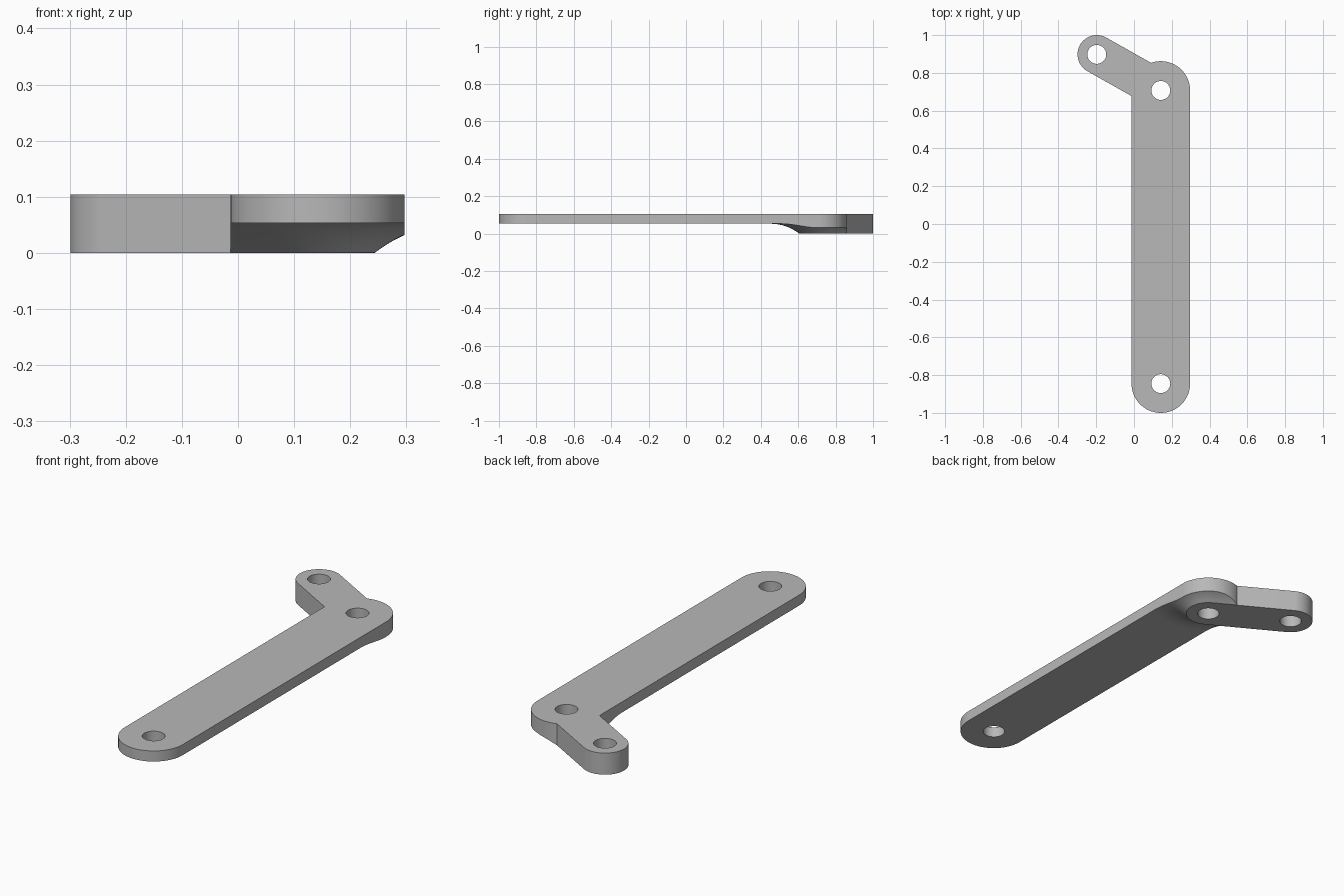
import bpy, bmesh, math
from mathutils import Vector

if "Cube" in bpy.data.objects:
    bpy.data.objects.remove(bpy.data.objects["Cube"])

# Pivot centres and main sizes
FRONT = Vector((0.142, -0.845))
ELBOW = Vector((0.142, 0.707))
TIP = Vector((-0.197, 0.898))
BAR_R, ARM_R, HOLE_R = 0.155, 0.102, 0.05
TOP, BAR_BOTTOM = 0.104, 0.053
FLARE_R = 0.255

steel = bpy.data.materials.new("plain_grey")
steel.use_nodes = True
grey = (0.48, 0.48, 0.48, 1)
steel.diffuse_color = grey
steel.node_tree.nodes["Principled BSDF"].inputs["Base Color"].default_value = grey


def stadium(a, b, r, n=40):
    """Outline with round ends around the two centres, counter-clockwise."""
    d = b - a
    base = math.atan2(d.y, d.x)
    pts = []
    for centre, start in ((b, base - math.pi / 2), (a, base + math.pi / 2)):
        for i in range(n + 1):
            t = start + math.pi * i / n
            pts.append(centre + r * Vector((math.cos(t), math.sin(t))))
    return pts


def loft(name, a, b, rings):
    """Closed solid from stadium rings given as (radius, height)."""
    bm = bmesh.new()
    loops = [[bm.verts.new((p.x, p.y, z)) for p in stadium(a, b, r)] for r, z in rings]
    for low, high in zip(loops, loops[1:]):
        for i in range(len(low)):
            j = (i + 1) % len(low)
            bm.faces.new((low[i], low[j], high[j], high[i]))
    bm.faces.new(loops[0][::-1])
    bm.faces.new(loops[-1])
    mesh = bpy.data.meshes.new(name)
    bm.to_mesh(mesh)
    bm.free()
    mesh.materials.append(steel)
    ob = bpy.data.objects.new(name, mesh)
    bpy.context.collection.objects.link(ob)
    return ob


def combine(target, tool, operation):
    mod = target.modifiers.new(operation, "BOOLEAN")
    mod.object, mod.operation, mod.solver = tool, operation, "EXACT"
    bpy.context.view_layer.objects.active = target
    bpy.ops.object.modifier_apply(modifier=mod.name)
    bpy.data.objects.remove(tool)


# Long bar, trimmed below by a concave flare that runs down to the short arm
lever = loft("lever_bracket", FRONT, ELBOW, [(BAR_R, -0.1), (BAR_R, TOP)])
run = FLARE_R - ARM_R
cove = (run ** 2 + BAR_BOTTOM ** 2) / (2 * BAR_BOTTOM)
rings = [(0.08, 0.0005), (ARM_R + 0.0002, 0.0005)]
STEPS = 16
for i in range(1, STEPS + 1):
    x = run * (1 - i / STEPS)
    rings.append((ARM_R + run * i / STEPS, BAR_BOTTOM - cove + math.sqrt(cove ** 2 - x ** 2)))
rings += [(3, BAR_BOTTOM), (3, 0.2)]
combine(lever, loft("flare_trim", ELBOW, TIP, rings), "INTERSECT")

# Short thick arm
combine(lever, loft("short_arm", ELBOW, TIP, [(ARM_R, 0), (ARM_R, TOP)]), "UNION")

# Pivot holes
for centre in (FRONT, ELBOW, TIP):
    bpy.ops.mesh.primitive_cylinder_add(vertices=48, radius=HOLE_R, depth=1,
                                        location=(centre.x, centre.y, 0))
    combine(lever, bpy.context.object, "DIFFERENCE")

# One material and smooth curved walls
lever.data.materials.clear()
lever.data.materials.append(steel)
for face in lever.data.polygons:
    face.material_index = 0
bpy.ops.object.select_all(action="DESELECT")
lever.select_set(True)
bpy.context.view_layer.objects.active = lever
bpy.ops.object.shade_smooth_by_angle(angle=math.radians(25))
